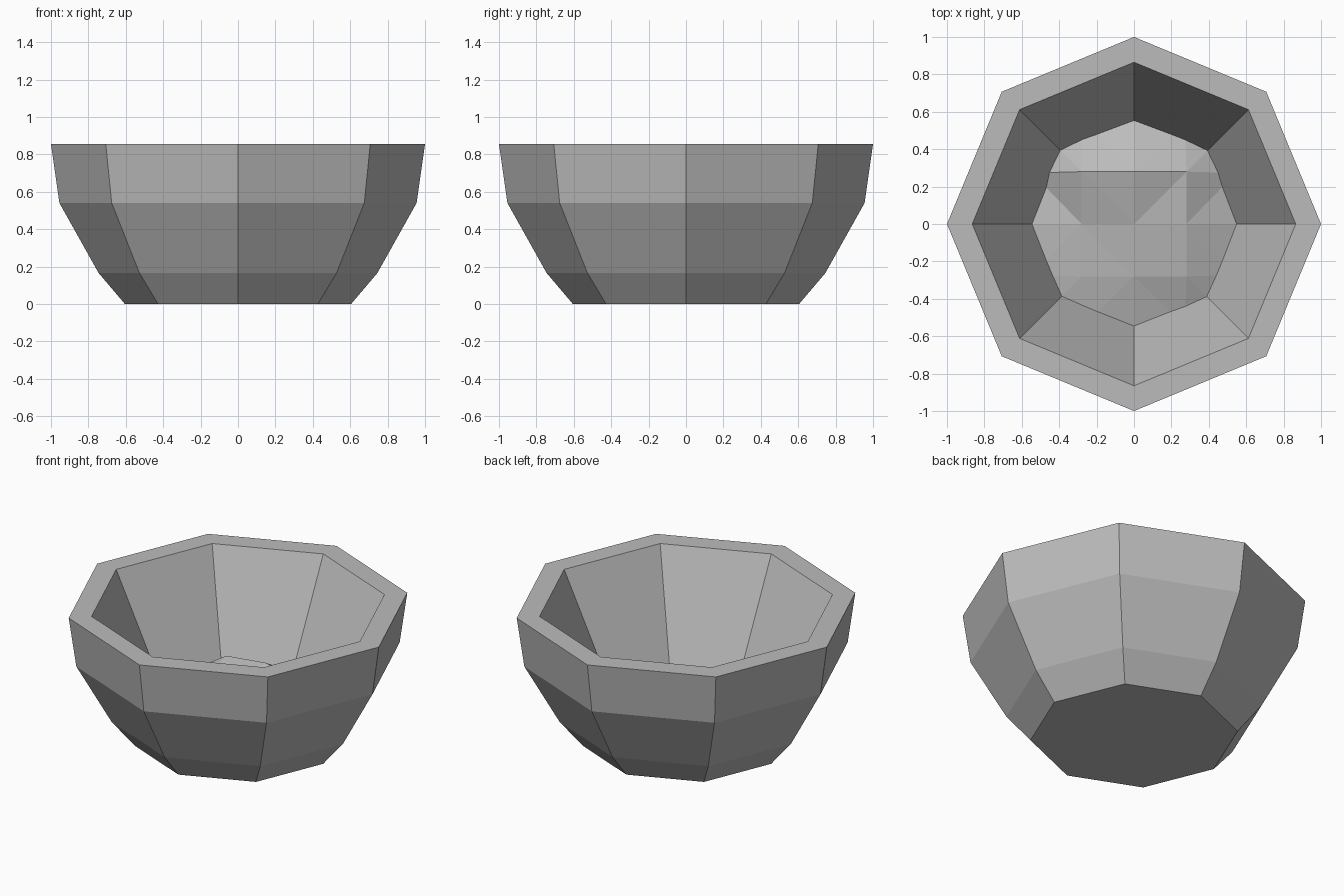
import bpy
import bmesh
from math import sin, cos, tau, hypot

cube = bpy.data.objects.get("Cube")
if cube:
    bpy.data.objects.remove(cube, do_unlink=True)

SIDES = 8

# One plain grey for the whole model
grey = bpy.data.materials.new("stone grey")
grey.use_nodes = True
colour = (0.5, 0.5, 0.5, 1)
grey.diffuse_color = colour
shader = next(n for n in grey.node_tree.nodes if n.type == "BSDF_PRINCIPLED")
shader.inputs["Base Color"].default_value = colour


def add_object(name, bm):
    mesh = bpy.data.meshes.new(name)
    bm.to_mesh(mesh)
    bm.free()
    mesh.materials.append(grey)
    obj = bpy.data.objects.new(name, mesh)
    bpy.context.collection.objects.link(obj)
    return obj


# Bowl: octagonal rings from the foot, up the outside, over the rim, down inside
profile = [(0.605, 0), (0.745, 0.165), (0.955, 0.54), (1, 0.855),
           (0.865, 0.855), (0.515, 0.135)]
bm = bmesh.new()
rings = [[bm.verts.new((r * cos(tau * i / SIDES), r * sin(tau * i / SIDES), z))
          for i in range(SIDES)] for r, z in profile]
for low, high in zip(rings, rings[1:]):
    for i in range(SIDES):
        j = (i + 1) % SIDES
        bm.faces.new((low[i], low[j], high[j], high[i]))
bm.faces.new(rings[0])
bm.faces.new(rings[-1])
bmesh.ops.recalc_face_normals(bm, faces=bm.faces)
add_object("bowl", bm)

# Filling: uneven mound whose border is rounded off and sunk into the wall
STEP = 0.28
heights = [[0.24, 0.27, 0.27],
           [0.27, 0.31, 0.31],
           [0.35, 0.38, 0.33]]
bm = bmesh.new()
bmesh.ops.create_grid(bm, x_segments=4, y_segments=4, size=2 * STEP)
for v in bm.verts:
    col, row = round(v.co.x / STEP), round(v.co.y / STEP)
    if max(abs(col), abs(row)) == 2:
        scale = 0.61 / hypot(v.co.x, v.co.y)
        v.co.x *= scale
        v.co.y *= scale
        v.co.z = 0.18
    else:
        v.co.z = heights[row + 1][col + 1]
bmesh.ops.triangulate(bm, faces=bm.faces, quad_method="SHORT_EDGE")
bmesh.ops.recalc_face_normals(bm, faces=bm.faces)
bm.normal_update()
if sum(f.normal.z for f in bm.faces) < 0:
    bmesh.ops.reverse_faces(bm, faces=bm.faces)
add_object("filling", bm)
